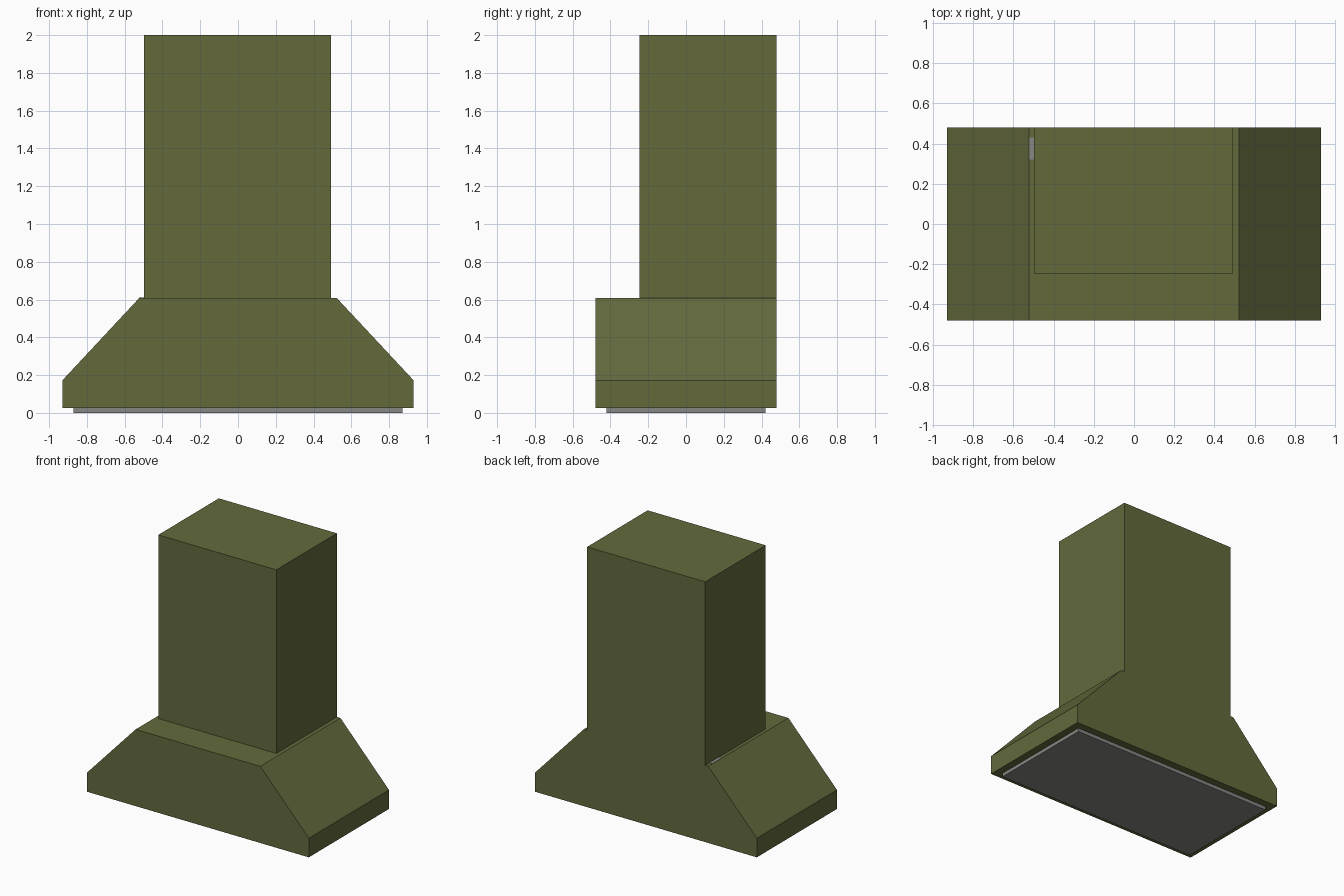
import bpy
import bmesh

if "Cube" in bpy.data.objects:
    bpy.data.objects.remove(bpy.data.objects["Cube"])


def material(name, rgb):
    m = bpy.data.materials.new(name)
    m.diffuse_color = (*rgb, 1.0)
    m.use_nodes = True
    m.node_tree.nodes["Principled BSDF"].inputs["Base Color"].default_value = m.diffuse_color
    return m


olive = material("olive paint", (0.125, 0.142, 0.046))
grey = material("grey metal", (0.24, 0.24, 0.23))


def prism(name, profile, y0, y1, mat):
    """Extrude an x-z profile from y0 to y1."""
    bm = bmesh.new()
    face = bm.faces.new([bm.verts.new((x, y0, z)) for x, z in profile])
    ext = bmesh.ops.extrude_face_region(bm, geom=[face])
    moved = [v for v in ext["geom"] if isinstance(v, bmesh.types.BMVert)]
    bmesh.ops.translate(bm, verts=moved, vec=(0, y1 - y0, 0))
    bmesh.ops.recalc_face_normals(bm, faces=bm.faces)
    mesh = bpy.data.meshes.new(name)
    bm.to_mesh(mesh)
    bm.free()
    mesh.materials.append(mat)
    obj = bpy.data.objects.new(name, mesh)
    bpy.context.collection.objects.link(obj)
    return obj


def box(name, x0, x1, y0, y1, z0, z1, mat):
    return prism(name, [(x0, z0), (x1, z0), (x1, z1), (x0, z1)], y0, y1, mat)


# Flared canopy: straight lip, then sloping sides up to a flat shoulder
half = [(0.93, 0.027), (0.93, 0.172), (0.523, 0.608)]
canopy = half + [(-x, z) for x, z in reversed(half)]
prism("canopy", canopy, -0.48, 0.48, olive)

# Chimney flush with the back of the canopy
box("chimney", -0.497, 0.493, -0.245, 0.48, 0.608, 2.0, olive)

# Filter panel under the canopy
box("filter_panel", -0.872, 0.872, -0.422, 0.422, 0.0, 0.027, grey)

# Small metal tab on the left shoulder beside the chimney
box("shoulder_tab", -0.523, -0.497, 0.32, 0.43, 0.606, 0.610, grey)
